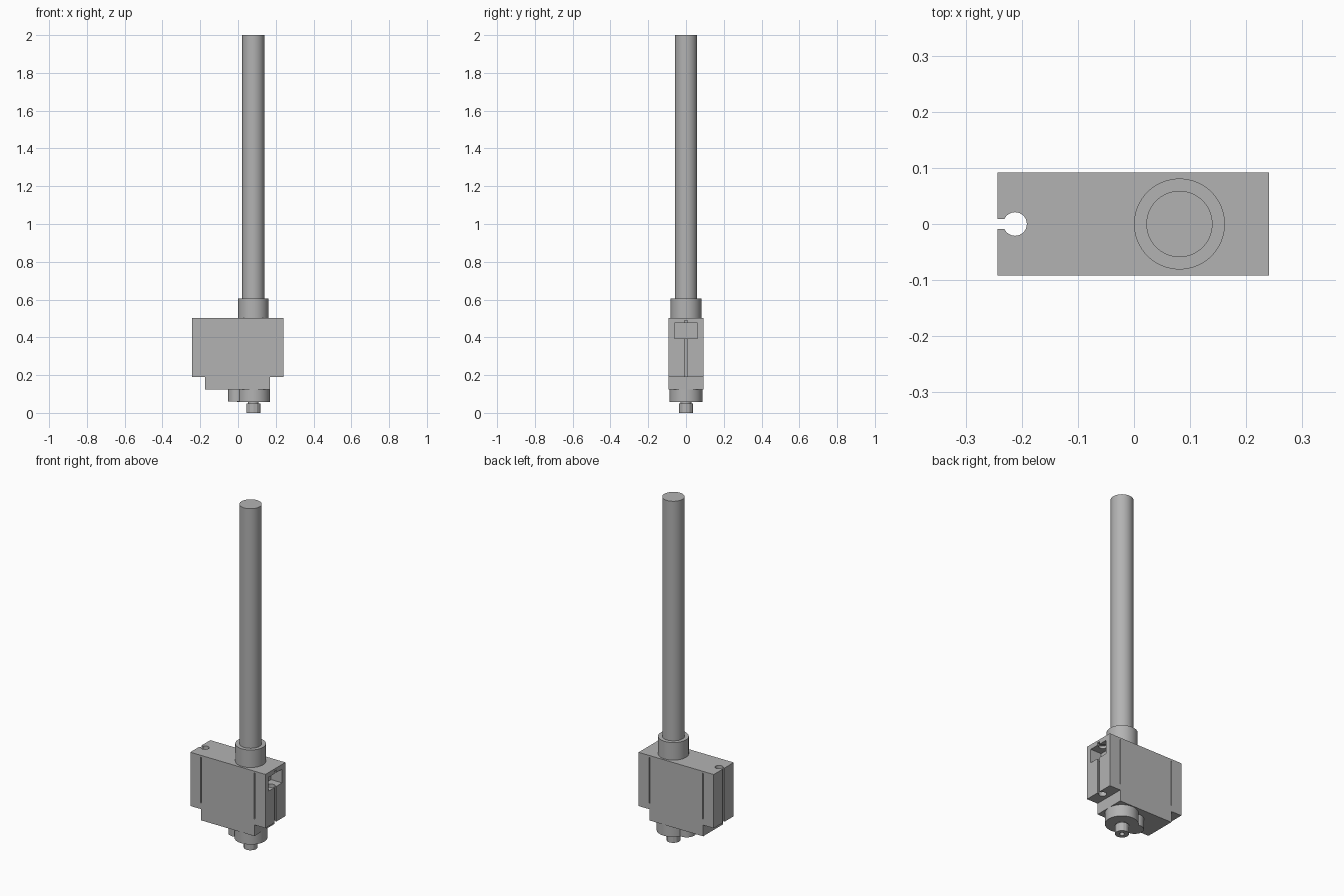
import bpy

cube = bpy.data.objects.get("Cube")
if cube:
    bpy.data.objects.remove(cube, do_unlink=True)

grey = bpy.data.materials.new("plain grey")
grey.use_nodes = True
colour = (0.45, 0.45, 0.45, 1)
grey.diffuse_color = colour
grey.node_tree.nodes["Principled BSDF"].inputs["Base Color"].default_value = colour


def finish(name):
    ob = bpy.context.object
    ob.name = name
    ob.data.materials.append(grey)
    return ob


def cylinder(name, x, r, z0, z1, sides=64, smooth=True):
    bpy.ops.mesh.primitive_cylinder_add(vertices=sides, radius=r, depth=z1 - z0,
                                        location=(x, 0, (z0 + z1) / 2))
    if smooth:
        bpy.ops.object.shade_smooth_by_angle()
    return finish(name)


def box(name, x0, x1, y0, y1, z0, z1):
    bpy.ops.mesh.primitive_cube_add(size=1, location=((x0 + x1) / 2, (y0 + y1) / 2, (z0 + z1) / 2))
    ob = bpy.context.object
    ob.scale = (x1 - x0, y1 - y0, z1 - z0)
    bpy.ops.object.transform_apply(location=False, rotation=False, scale=True)
    return finish(name)


def boolean(target, tool, operation="DIFFERENCE"):
    mod = target.modifiers.new(tool.name, "BOOLEAN")
    mod.operation = operation
    mod.solver = "EXACT"
    mod.object = tool
    bpy.context.view_layer.objects.active = target
    bpy.ops.object.modifier_apply(modifier=mod.name)
    bpy.data.objects.remove(tool, do_unlink=True)


# Housing: wide upper block with a narrower foot
housing = box("housing", -0.243, 0.241, -0.092, 0.092, 0.19, 0.503)
boolean(housing, box("foot", -0.175, 0.17, -0.092, 0.092, 0.125, 0.3), "UNION")

# Keyhole channels: open at the top on one end, blind on the other
for side, top in ((-1, 0.6), (1, 0.49)):
    boolean(housing, cylinder("channel", side * 0.212, 0.021, 0.1, top, 32))
    ends = sorted((side * 0.212, side * 0.3))
    boolean(housing, box("slit", *ends, -0.009, 0.009, 0.1, top))

# Connector window
boolean(housing, box("window", 0.17, 0.3, -0.062, 0.062, 0.395, 0.475))

# Fine grooves on the front and back faces
for x in (-0.175, 0.17):
    for y in (-0.092, 0.092):
        boolean(housing, box("groove", x - 0.003, x + 0.003, y - 0.006, y + 0.006, 0.225, 0.492))
bpy.context.view_layer.objects.active = housing
housing.select_set(True)
bpy.ops.object.shade_smooth_by_angle()

# Rod and its collar
cylinder("collar", 0.081, 0.081, 0.5, 0.605)
cylinder("rod", 0.081, 0.059, 0.6, 2.0)

# Lower boss, side lobe and drive nut
cylinder("lower_boss", 0.083, 0.087, 0.058, 0.126)
cylinder("side_lobe", -0.005, 0.047, 0.06, 0.126)
cylinder("nut_neck", 0.081, 0.028, 0.04, 0.06)
nut = cylinder("drive_nut", 0.081, 0.037, 0.0, 0.05, 12, False)
boolean(nut, cylinder("nut_socket", 0.081, 0.014, -0.02, 0.03, 24))
